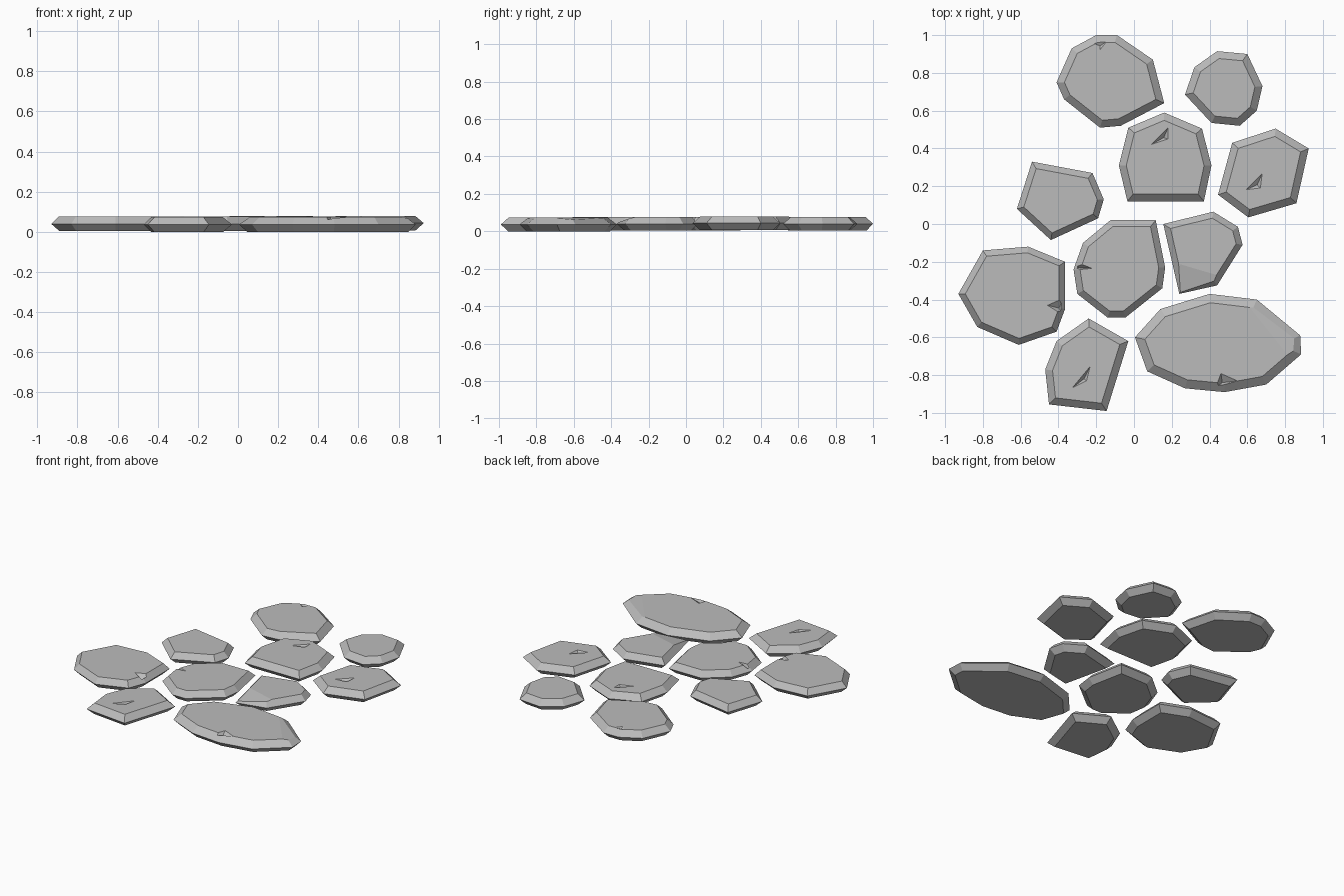
import bpy
import bmesh
from mathutils import Vector

cube = bpy.data.objects.get("Cube")
if cube:
    bpy.data.objects.remove(cube, do_unlink=True)

stone_grey = bpy.data.materials.new("stone grey")
stone_grey.use_nodes = True
colour = (0.5, 0.5, 0.5, 1)
stone_grey.diffuse_color = colour
shader = stone_grey.node_tree.nodes["Principled BSDF"]
shader.inputs["Base Color"].default_value = colour
shader.inputs["Roughness"].default_value = 0.9

THICKNESS = 0.073


def inset_outline(points, amount):
    """Move every edge of a clockwise outline inward and mitre the corners."""
    result = []
    for i, corner in enumerate(points):
        before = (corner - points[i - 1]).normalized()
        after = (points[(i + 1) % len(points)] - corner).normalized()
        normal_a = Vector((before.y, -before.x))
        normal_b = Vector((after.y, -after.x))
        mitre = (normal_a + normal_b) / (1 + normal_a.dot(normal_b))
        result.append(corner + mitre * amount)
    return result


def link_mesh(name, bm):
    bmesh.ops.recalc_face_normals(bm, faces=bm.faces)
    mesh = bpy.data.meshes.new(name)
    bm.to_mesh(mesh)
    bm.free()
    mesh.materials.append(stone_grey)
    obj = bpy.data.objects.new(name, mesh)
    bpy.context.scene.collection.objects.link(obj)
    return obj


def chip_stone(obj, triangle, top, depth):
    """Knock a shallow three-sided dent into the upper surface."""
    bm = bmesh.new()
    corners = [Vector((x, y, top)) for x, y in triangle]
    apex = (corners[0] + corners[1] + corners[2] * 2) / 4
    apex.z = top - depth
    for point in corners + [apex]:
        bm.verts.new(point)
    bmesh.ops.convex_hull(bm, input=bm.verts)
    cutter = link_mesh("chip cutter", bm)
    cutter.hide_render = True
    modifier = obj.modifiers.new("chip", "BOOLEAN")
    modifier.operation = "DIFFERENCE"
    modifier.solver = "EXACT"
    modifier.object = cutter
    bpy.context.view_layer.objects.active = obj
    bpy.ops.object.modifier_apply(modifier=modifier.name)
    bpy.data.objects.remove(cutter, do_unlink=True)


def stone(name, *outline, base=0.003, inset=0.038, chip=None, depth=0.02, slope=None):
    """Flat slab: widest at mid height, bevelled inward above and below."""
    rim = [Vector(p) for p in outline]
    top = base + THICKNESS
    levels = [
        (inset_outline(rim, 0.036), base),
        (rim, base + THICKNESS / 2),
        (inset_outline(rim, inset), top),
    ]
    bm = bmesh.new()
    rings = [[bm.verts.new((p.x, p.y, z)) for p in ring] for ring, z in levels]
    bm.faces.new(rings[0])
    bm.faces.new(rings[-1])
    for low, high in zip(rings, rings[1:]):
        for i in range(len(low)):
            bm.faces.new((low[i - 1], low[i], high[i], high[i - 1]))
    bmesh.ops.recalc_face_normals(bm, faces=bm.faces)

    # Worn corner sliced by a gently tilted plane
    if slope:
        (x, y), normal = slope
        geom = bm.verts[:] + bm.edges[:] + bm.faces[:]
        bmesh.ops.bisect_plane(bm, geom=geom, plane_co=(x, y, top),
                               plane_no=normal, clear_outer=True)
        bmesh.ops.holes_fill(bm, edges=[e for e in bm.edges if e.is_boundary])

    obj = link_mesh(name, bm)
    if chip:
        chip_stone(obj, chip, top + 0.001, depth)
    return obj


# Back row
stone("back_stone", (-.2, 1), (-.09, 1), (.1, .87), (.16, .64), (-.07, .52),
      (-.18, .51), (-.37, .66), (-.41, .75), (-.33, .93),
      chip=((-.22, .96), (-.14, .97), (-.18, .92)), depth=0.01)
stone("back_left_stone", (.44, .915), (.6, .9), (.68, .73), (.65, .6),
      (.56, .52), (.41, .535), (.27, .685), (.32, .83))

# Middle rows
stone("upper_middle_stone", (.16, .59), (.36, .505), (.41, .31), (.37, .12),
      (-.035, .12), (-.08, .31), (-.03, .51), base=0.007,
      chip=((.09, .42), (.18, .51), (.18, .45)))
stone("left_stone", (.75, .505), (.925, .4), (.86, .11), (.605, .035),
      (.445, .155), (.52, .43), base=0.007,
      chip=((.59, .18), (.68, .27), (.67, .19)))
stone("right_stone", (-.54, .33), (-.22, .27), (-.16, .13), (-.19, .03),
      (-.44, -.085), (-.62, .08), inset=0.032)
stone("centre_stone", (-.125, .02), (.115, .02), (.165, -.23), (.15, -.34),
      (-.045, -.495), (-.14, -.495), (-.3, -.37), (-.32, -.24), (-.27, -.1),
      inset=0.034, chip=((-.31, -.2), (-.22, -.235), (-.32, -.245)), depth=0.03)
stone("inner_left_stone", (.155, 0), (.42, .065), (.55, -.015), (.575, -.11),
      (.44, -.325), (.24, -.37), inset=0.032,
      slope=((.2, -.2), (-.056, -.19, 1)))

# Front row
stone("front_right_stone", (-.8, -.14), (-.56, -.12), (-.365, -.2),
      (-.365, -.45), (-.41, -.57), (-.61, -.64), (-.83, -.545), (-.93, -.37),
      inset=0.032, chip=((-.46, -.43), (-.37, -.39), (-.38, -.48)), depth=0.03)
stone("front_middle_stone", (-.24, -.5), (-.03, -.62), (-.145, -.99),
      (-.45, -.955), (-.47, -.77), (-.41, -.62), base=0,
      chip=((-.33, -.87), (-.23, -.75), (-.25, -.83)))
stone("front_left_stone", (.4, -.37), (.65, -.4), (.88, -.59), (.885, -.69),
      (.7, -.85), (.48, -.89), (.27, -.87), (.07, -.78), (.005, -.6), (.14, -.45),
      base=0, inset=0.046, chip=((.46, -.79), (.55, -.83), (.43, -.87)), depth=0.03,
      slope=((.62, -.45), (.1, .08, 1)))
